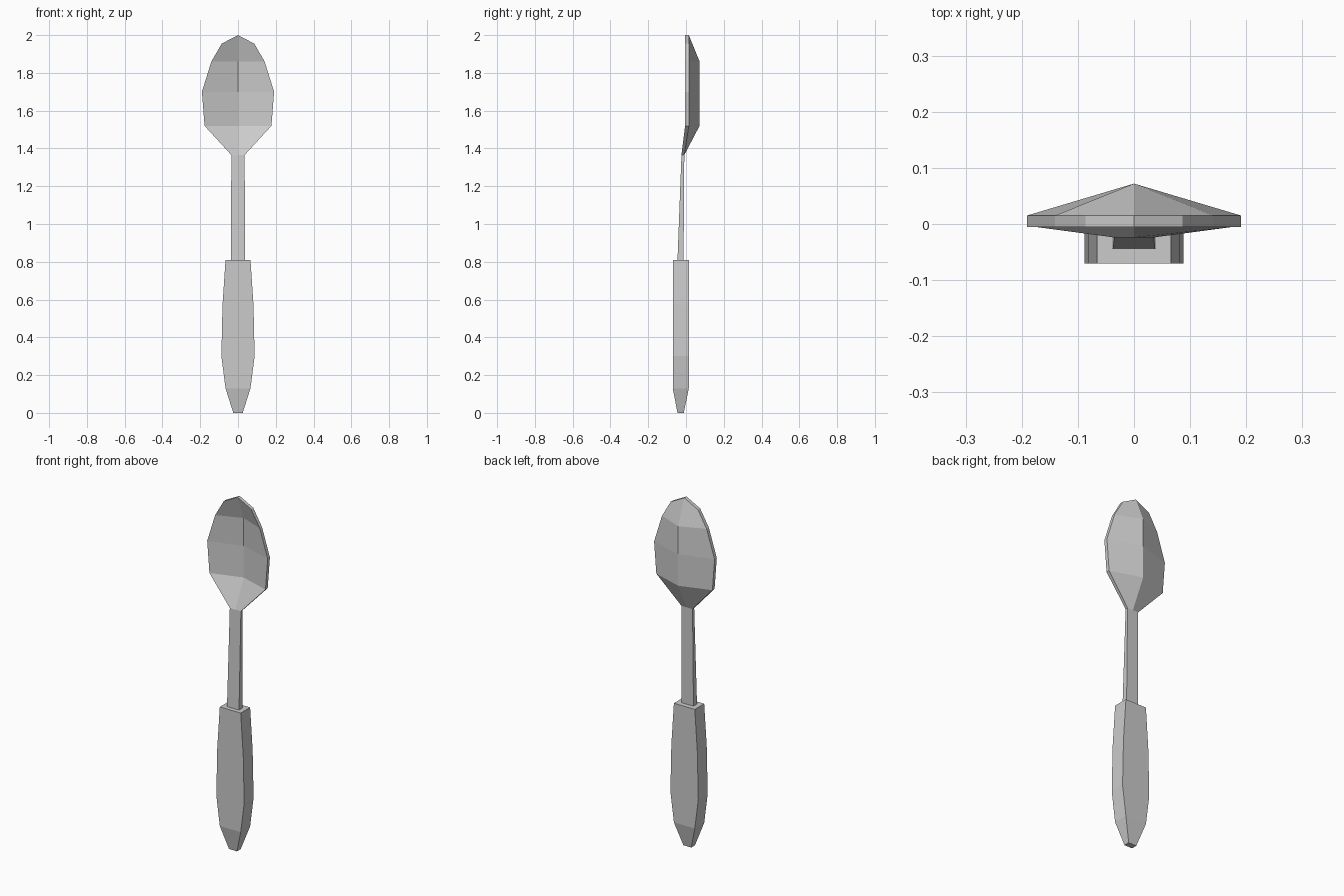
import bpy, bmesh

if "Cube" in bpy.data.objects:
    bpy.data.objects.remove(bpy.data.objects["Cube"])


def finish(bm, name):
    bmesh.ops.recalc_face_normals(bm, faces=bm.faces)
    mesh = bpy.data.meshes.new(name)
    bm.to_mesh(mesh)
    bm.free()
    obj = bpy.data.objects.new(name, mesh)
    bpy.context.collection.objects.link(obj)
    return obj


def loft(bm, sections):
    """Skin closed rings of points, returning the vertex rings."""
    rings = [[bm.verts.new(p) for p in s] for s in sections]
    for a, b in zip(rings, rings[1:]):
        n = len(a)
        for i in range(n):
            j = (i + 1) % n
            bm.faces.new((a[i], a[j], b[j], b[i]))
    return rings


def rect(z, hw, y0, y1):
    return [(-hw, y0, z), (hw, y0, z), (hw, y1, z), (-hw, y1, z)]


# Handle grip: tapered rectangular loft
bm = bmesh.new()
grip = loft(bm, [rect(0, 0.025, -0.045, -0.012),
                 rect(0.13, 0.066, -0.07, 0.015),
                 rect(0.30, 0.088, -0.07, 0.015),
                 rect(0.57, 0.082, -0.07, 0.015),
                 rect(0.81, 0.066, -0.07, 0.015)])
bm.faces.new(grip[0])
bm.faces.new(grip[-1])
finish(bm, "handle_grip")

# Stem: thin bar leaning back towards the bowl
bm = bmesh.new()
loft(bm, [rect(0.81, 0.038, -0.045, -0.013),
          rect(1.365, 0.035, -0.024, -0.009)])
finish(bm, "stem")

# Bowl: V-shaped shell, hollow on the front
RIM_F, RIM_B = -0.005, 0.015


def shell(z, hw, rf=RIM_F, rb=RIM_B, cf=0.051, cb=0.072):
    return [(-hw, rf, z), (0, cf, z), (hw, rf, z),
            (hw, rb, z), (0, cb, z), (-hw, rb, z)]


bm = bmesh.new()
rings = loft(bm, [shell(1.365, 0.035, -0.024, -0.009, -0.024, -0.009),
                  shell(1.52, 0.177),
                  shell(1.70, 0.191),
                  shell(1.86, 0.141)])
lf, cf, rf, rb, cb, lb = rings[-1]

# Rounded tip of the bowl
tip_f = bm.verts.new((0, RIM_F, 2.0))
tip_b = bm.verts.new((0, RIM_B, 2.0))
for side, front, back in ((-1, lf, lb), (1, rf, rb)):
    mid_f = bm.verts.new((side * 0.086, RIM_F, 1.955))
    mid_b = bm.verts.new((side * 0.086, RIM_B, 1.955))
    bm.faces.new((cf, front, mid_f, tip_f))
    bm.faces.new((cb, back, mid_b, tip_b))
    bm.faces.new((front, back, mid_b, mid_f))
    bm.faces.new((mid_f, mid_b, tip_b, tip_f))
finish(bm, "bowl")
